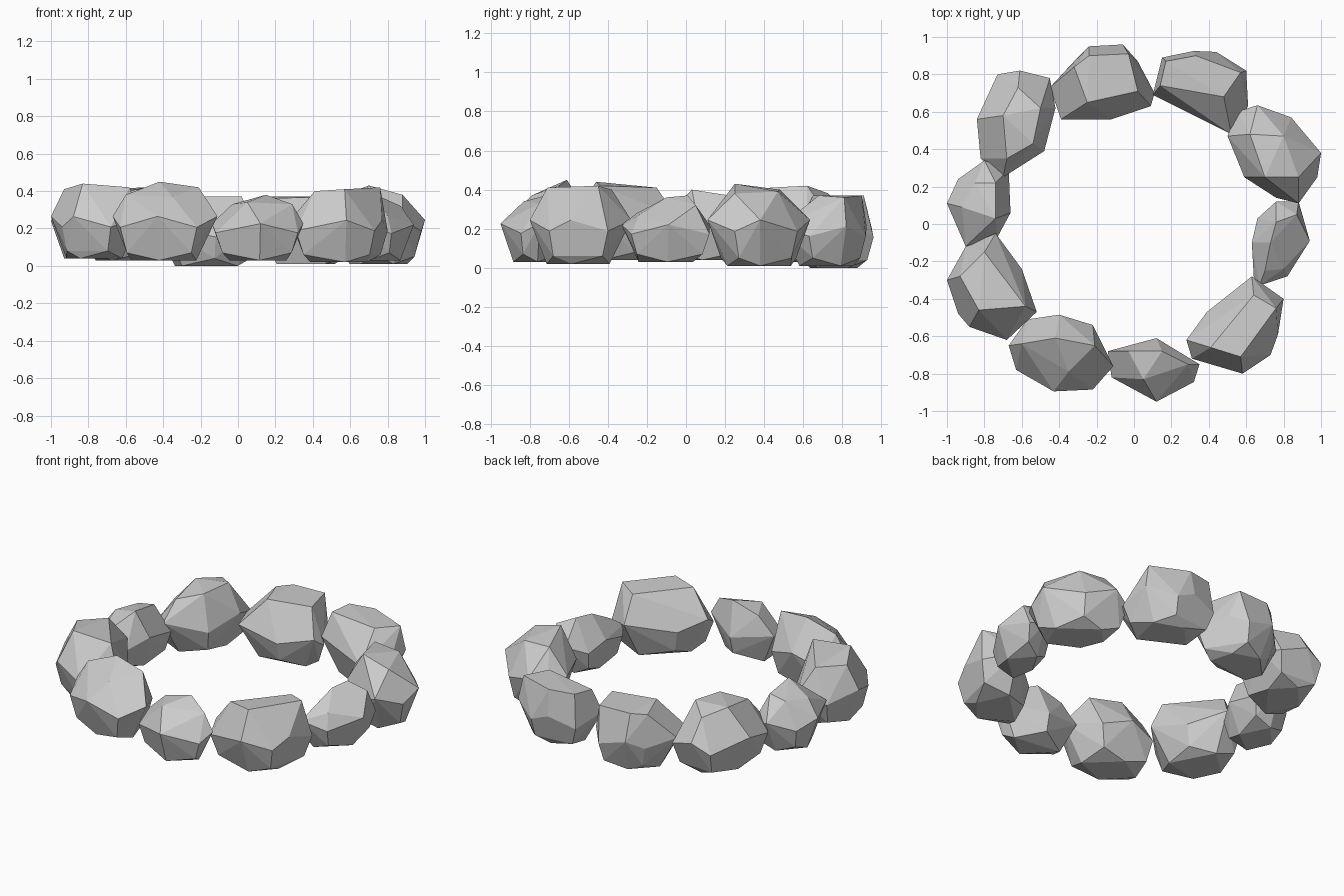
import bpy, bmesh, math
from mathutils import Vector


def stone(name, outline, crown, low):
    """Faceted boulder: plan outline at mid height, a few crown corners, inset base, hull."""
    pts = [Vector(p) for p in outline]
    centre = sum(pts, Vector((0, 0))) / len(pts)
    height = max(c[2] for c in crown) - low
    bm = bmesh.new()
    for i, p in enumerate(pts):
        even = i % 2 == 0
        # belt that zigzags around the middle
        bm.verts.new((p.x, p.y, low + height * (0.56 if even else 0.42)))
        # inset base with chipped corners
        b = centre + (p - centre) * (0.62 if even else 0.84)
        bm.verts.new((b.x, b.y, low + (0 if even else 0.04)))
    for c in crown:
        bm.verts.new(c)
    hull = bmesh.ops.convex_hull(bm, input=bm.verts[:])
    junk = {g for g in hull["geom_interior"] + hull["geom_unused"]
            if isinstance(g, bmesh.types.BMVert)}
    bmesh.ops.delete(bm, geom=list(junk), context='VERTS')
    # merge nearly flat neighbours into broad facets
    bmesh.ops.dissolve_limit(bm, angle_limit=math.radians(6),
                             verts=bm.verts[:], edges=bm.edges[:])
    bmesh.ops.recalc_face_normals(bm, faces=bm.faces[:])
    me = bpy.data.meshes.new(name)
    bm.to_mesh(me)
    bm.free()
    ob = bpy.data.objects.new(name, me)
    bpy.context.collection.objects.link(ob)
    return ob


# Back pair
stone("back_stone", [(-.45, .73), (-.32, .87), (-.24, .95), (-.06, .96), (.02, .87),
                     (.11, .70), (.09, .63), (-.12, .56), (-.39, .56)],
      [(-.32, .84, .36), (-.24, .90, .37), (-.03, .91, .37), (.02, .71, .37), (-.25, .65, .37)], 0)
stone("back_right_stone", [(.10, .69), (.15, .89), (.32, .925), (.44, .92), (.60, .82),
                           (.61, .63), (.52, .48), (.33, .61)],
      [(.17, .87, .37), (.33, .90, .37), (.57, .81, .36), (.48, .68, .37), (.14, .74, .36)], .01)
# Right side
stone("right_stone", [(.50, .47), (.55, .60), (.66, .635), (.84, .57), (1.0, .38),
                      (.98, .25), (.88, .11), (.76, .14), (.59, .25)],
      [(.70, .25, .43), (.62, .48, .40), (.80, .47, .39), (.88, .25, .38)], .01)
stone("right_small_stone", [(.63, -.10), (.66, .03), (.76, .12), (.88, .12), (.94, -.09),
                            (.82, -.28), (.67, -.33), (.64, -.28)],
      [(.76, .01, .37), (.73, -.10, .36), (.70, -.25, .28), (.80, -.24, .27), (.87, .05, .32)], .03)
# Front
stone("front_right_stone", [(.28, -.62), (.39, -.47), (.63, -.28), (.80, -.40), (.77, -.59),
                            (.73, -.70), (.58, -.80), (.31, -.72)],
      [(.41, -.66, .40), (.57, -.71, .41), (.76, -.45, .42), (.64, -.38, .40)], .02)
stone("front_small_stone", [(-.14, -.68), (-.12, -.82), (.12, -.95), (.32, -.845),
                            (.35, -.75), (.12, -.61)],
      [(-.03, -.68, .33), (.15, -.68, .38), (.29, -.75, .33), (.05, -.83, .34)], .03)
stone("front_left_stone", [(-.67, -.65), (-.57, -.51), (-.40, -.485), (-.22, -.54),
                           (-.11, -.76), (-.22, -.885), (-.43, -.895), (-.63, -.78)],
      [(-.42, -.61, .45), (-.21, -.65, .42), (-.60, -.64, .38), (-.35, -.79, .37)], .03)
# Left side
stone("left_front_stone", [(-1.0, -.30), (-.90, -.12), (-.74, -.05), (-.60, -.24),
                           (-.52, -.47), (-.68, -.62), (-.88, -.55), (-.94, -.48)],
      [(-.80, -.15, .41), (-.93, -.28, .41), (-.83, -.46, .44), (-.58, -.44, .42)], .04)
stone("left_small_stone", [(-1.0, .11), (-.94, .24), (-.80, .34), (-.67, .29),
                           (-.66, .06), (-.73, -.07), (-.90, -.12)],
      [(-.92, .09, .34), (-.85, .22, .35), (-.74, .22, .37), (-.74, .03, .40)], .04)
stone("left_back_stone", [(-.84, .56), (-.73, .80), (-.61, .82), (-.45, .78), (-.42, .62),
                          (-.48, .39), (-.70, .25), (-.82, .35)],
      [(-.70, .58, .41), (-.62, .73, .38), (-.50, .62, .42), (-.54, .43, .41), (-.68, .35, .37)], .03)
